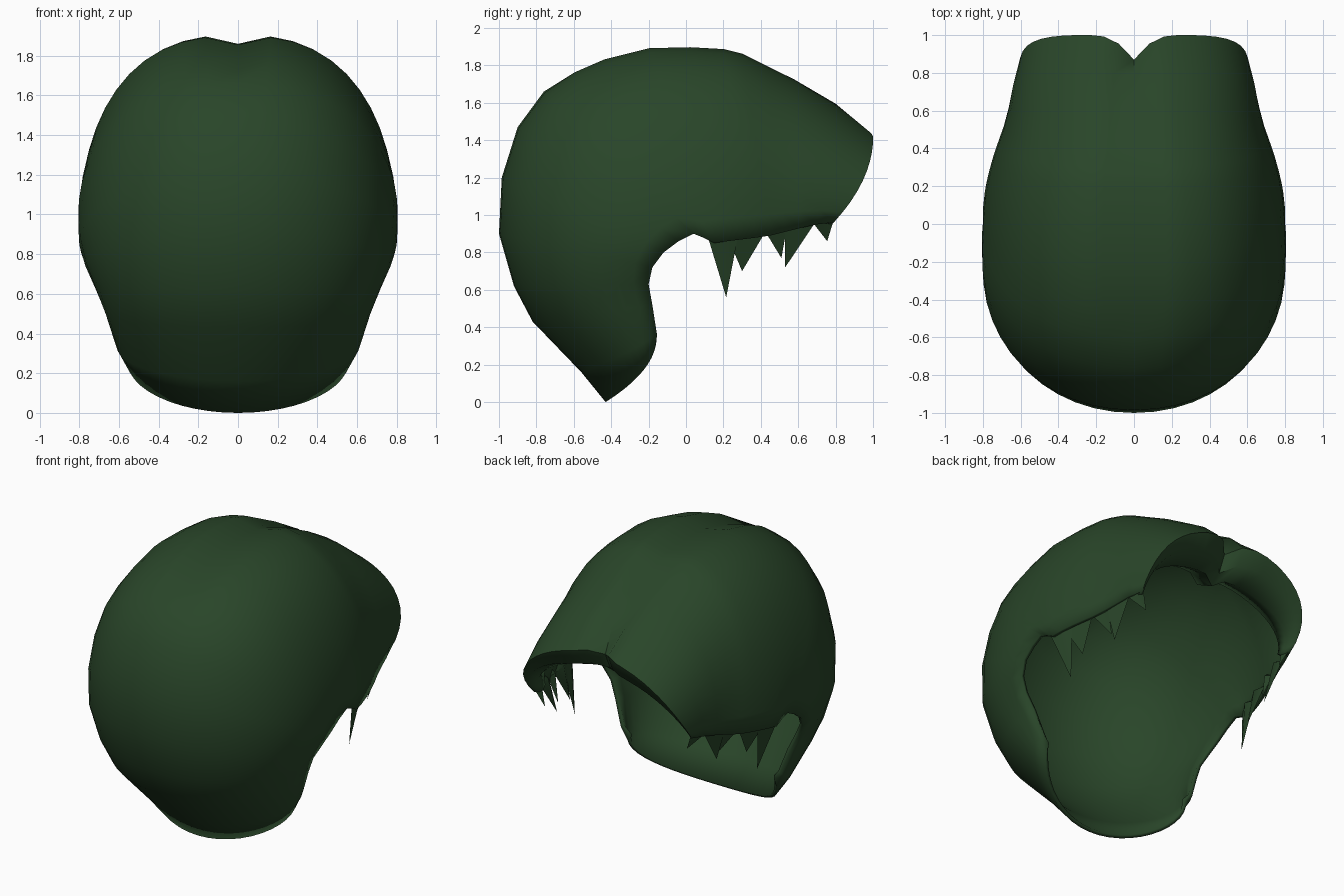
import bpy, bmesh, math
from mathutils import Vector

if "Cube" in bpy.data.objects:
    bpy.data.objects.remove(bpy.data.objects["Cube"])

green = bpy.data.materials.new("dark_green")
green.diffuse_color = (0.022, 0.060, 0.022, 1)
green.use_nodes = True
green.node_tree.nodes["Principled BSDF"].inputs["Base Color"].default_value = green.diffuse_color

# Stations from nape, up the back, over the crown, to the fringe:
# (centre line y, z), (side hem y, z), half width, forward bulge, roundness power
back = [((-.43, 0), (-.16, .31), .56, .055, 1.0), ((-.56, .16), (-.155, .36), .61, .03, 1.0),
        ((-.82, .43), (-.18, .52), .67, 0, .97), ((-.92, .62), (-.2, .63), .72, 0, .97),
        ((-1, .9), (-.18, .72), .77, 0, .97), ((-.985, 1.2), (-.12, .8), .80, 0, .95),
        ((-.9, 1.47), (-.04, .86), .805, 0, .9), ((-.76, 1.66), (.04, .9), .805, 0, .85)]
top = [((-.6, 1.77), (.09, .88), .80, 0, .82), ((-.44, 1.84), (.15, .85), .80, 0, .8),
       ((-.2, 1.9), (.22, .86), .79, 0, .77), ((.02, 1.905), (.3, .87), .77, 0, .77),
       ((.2, 1.895), (.38, .88), .745, 0, .77), ((.3, 1.87), (.45, .89), .72, 0, .78),
       ((.42, 1.81), (.53, .91), .69, 0, .8), ((.58, 1.73), (.61, .93), .665, .01, .83)]
fringe = [((.8, 1.6), (.7, .95), .64, .03, .9), ((1.0, 1.45), (.79, .96), .605, .06, 1.0),
          ((.95, 1.34), (.77, .95), .585, .05, 1.0), ((.80, 1.28), (.74, .96), .57, .03, 1.0),
          ((.66, 1.35), (.70, .98), .58, .01, .95)]
STEPS, END = 13, math.radians(100)


def section(station, i):
    """Half cross-section from the centre line to the side hem."""
    (ty, tz), (hy, hz), w, bulge, power = station
    pts = []
    for k in range(STEPS + 1):
        t = END * k / STEPS
        s = (1 - math.cos(t)) / (1 - math.cos(END))
        x = w * math.sin(t) ** power
        y = ty + (hy - ty) * s + bulge * 4 * s * (1 - s)
        z = tz + (hz - tz) * s
        fall = (1, .35, .06)[k] if k < 3 else 0
        if i >= 8 and k == 0:          # parting along the crown
            z -= .045
        if i >= 17:                    # notch in the middle of the fringe
            y -= .13 * fall * (1 if i < 19 else .4)
        pts.append((x, y, z))
    return pts


def finish(bm, name):
    me = bpy.data.meshes.new(name)
    bm.to_mesh(me)
    bm.free()
    ob = bpy.data.objects.new(name, me)
    bpy.context.collection.objects.link(ob)
    me.materials.append(green)
    for p in me.polygons:
        p.use_smooth = True
    bpy.context.view_layer.objects.active = ob
    ob.select_set(True)
    bpy.ops.object.shade_smooth_by_angle(angle=math.radians(50))
    ob.select_set(False)
    return ob


# Main hair shell
bm = bmesh.new()
rows = []
for i, st in enumerate(back + top + fringe):
    half = section(st, i)
    full = [(-x, y, z) for x, y, z in half[:0:-1]] + half
    rows.append([bm.verts.new(p) for p in full])
for a, b in zip(rows, rows[1:]):
    for k in range(len(a) - 1):
        bm.faces.new((a[k], a[k + 1], b[k + 1], b[k]))
bm.normal_update()
mid = Vector((0, 0, .9))
if sum(f.normal.dot(f.calc_center_median() - mid) for f in bm.faces) < 0:
    bmesh.ops.reverse_faces(bm, faces=bm.faces[:])
shell = finish(bm, "hair_shell")
mod = shell.modifiers.new("thickness", "SOLIDIFY")
mod.thickness = .025
mod.offset = -1

# Pointed locks along the side hems: rear y, front y, tip y, tip z
locks = [(.12, .28, .215, .56), (.22, .43, .3, .7), (.42, .54, .51, .77),
         (.53, .69, .53, .72), (.68, .79, .755, .86)]


def side_x(y):
    return .80 - .19 * max(0, (y - .1) / .69) ** 1.1


def hem_z(y):
    return .85 + .15 * max(0, y - .1)


for side, label in ((1, "right"), (-1, "left")):
    bm = bmesh.new()
    for y0, y1, yt, zt in locks:
        ym = (y0 + y1) / 2
        ring = [(side_x(y0) - .022, y0, hem_z(y0) + .02),
                (side_x(ym) - .004, ym, hem_z(ym) + .08),
                (side_x(y1) - .022, y1, hem_z(y1) + .02),
                (side_x(ym) - .05, ym, hem_z(ym) + .05)]
        vs = [bm.verts.new((side * x, y, z)) for x, y, z in ring]
        tip = bm.verts.new((side * (side_x(yt) - .085), yt, zt))
        for k in range(4):
            bm.faces.new((vs[k], vs[(k + 1) % 4], tip))
        bm.faces.new(vs)
    bmesh.ops.recalc_face_normals(bm, faces=bm.faces[:])
    finish(bm, label + "_hair_locks")
